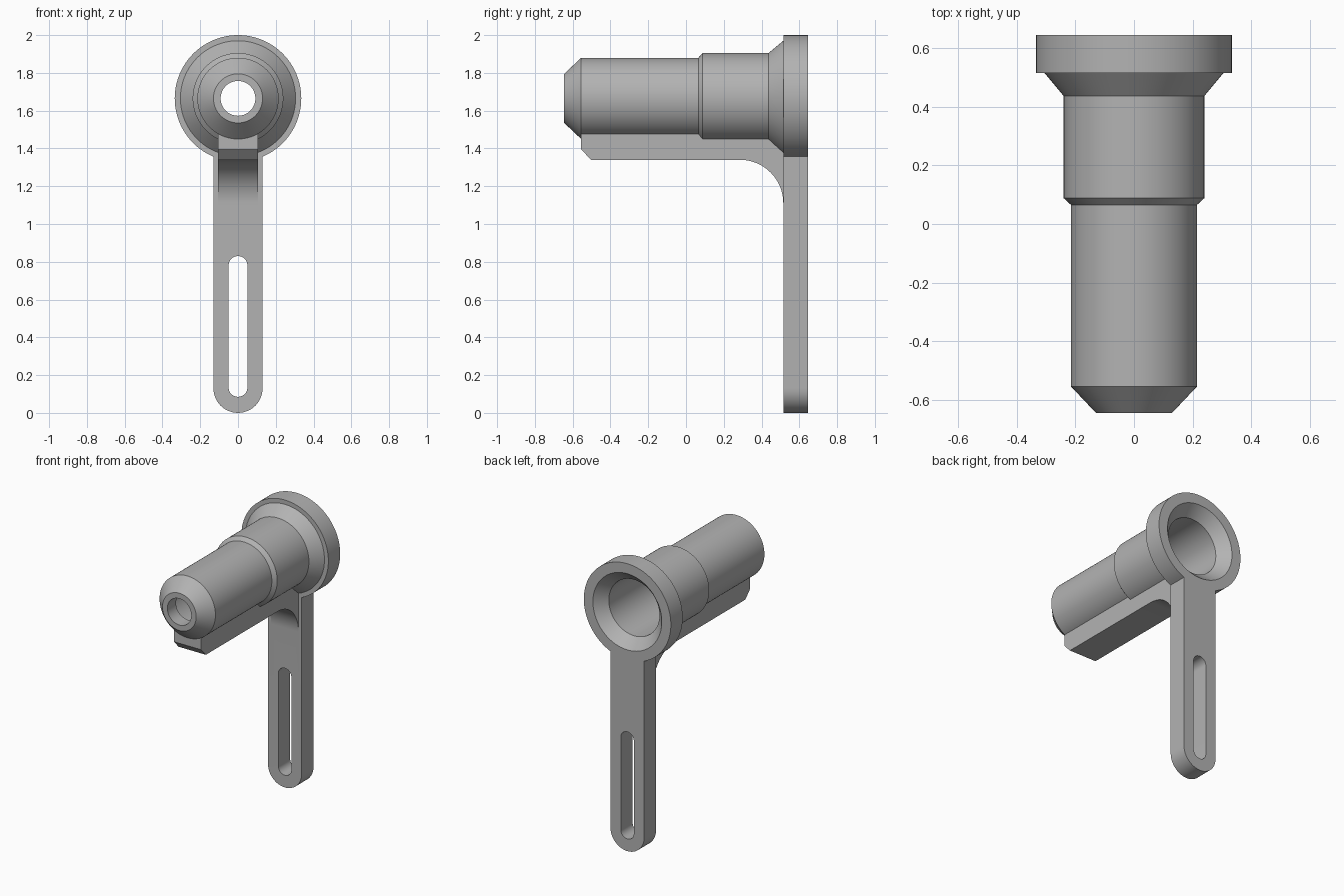
import bpy, bmesh, math
from mathutils import Matrix, Vector

cube = bpy.data.objects.get("Cube")
if cube:
    bpy.data.objects.remove(cube, do_unlink=True)

AXIS_Z = 1.665
metal = bpy.data.materials.new("plain_grey")
metal.use_nodes = True
GREY = (0.45, 0.45, 0.45, 1)
metal.diffuse_color = GREY
metal.node_tree.nodes["Principled BSDF"].inputs["Base Color"].default_value = GREY


def make_object(name, bm):
    bmesh.ops.remove_doubles(bm, verts=bm.verts, dist=1e-5)
    bmesh.ops.recalc_face_normals(bm, faces=bm.faces)
    mesh = bpy.data.meshes.new(name)
    bm.to_mesh(mesh)
    bm.free()
    mesh.materials.append(metal)
    obj = bpy.data.objects.new(name, mesh)
    bpy.context.scene.collection.objects.link(obj)
    return obj


def lathe(name, profile, steps=96):
    """Solid of revolution about the barrel axis from (y, radius) points."""
    bm = bmesh.new()
    rings = []
    for y, r in profile:
        angles = [math.tau * i / steps for i in range(steps)]
        rings.append([bm.verts.new((r * math.sin(a), y, AXIS_Z + r * math.cos(a)))
                      for a in angles])
    for a, b in zip(rings, rings[1:]):
        for i in range(steps):
            j = (i + 1) % steps
            bm.faces.new((a[i], a[j], b[j], b[i]))
    bm.faces.new(rings[0])
    bm.faces.new(rings[-1])
    return make_object(name, bm)


def prism(name, points, offset):
    """Extrude a closed outline of 3D points along an offset."""
    bm = bmesh.new()
    face = bm.faces.new([bm.verts.new(p) for p in points])
    extruded = bmesh.ops.extrude_face_region(bm, geom=[face], use_keep_orig=True)
    moved = [v for v in extruded["geom"] if isinstance(v, bmesh.types.BMVert)]
    bmesh.ops.translate(bm, vec=Vector(offset), verts=moved)
    return make_object(name, bm)


def arc(cx, cz, r, start, end, steps=24):
    angles = [math.radians(start + (end - start) * i / steps) for i in range(steps + 1)]
    return [(cx + r * math.cos(a), cz + r * math.sin(a)) for a in angles]


def combine(target, other, operation):
    """Apply a boolean and remove the operand."""
    mod = target.modifiers.new("join", 'BOOLEAN')
    mod.operation, mod.solver, mod.object = operation, 'EXACT', other
    graph = bpy.context.evaluated_depsgraph_get()
    mesh = bpy.data.meshes.new_from_object(target.evaluated_get(graph))
    target.modifiers.clear()
    target.data = mesh
    bpy.data.objects.remove(other, do_unlink=True)


# Stepped barrel with a flared collar and rear flange
body = lathe("barrel_bracket", [
    (-0.645, 0.13), (-0.555, 0.215), (0.065, 0.215), (0.088, 0.24),
    (0.437, 0.24), (0.515, 0.305), (0.515, 0.335), (0.645, 0.335)])

# Hanging arm with a round foot
arm_outline = [(0.13, 1.385), (-0.13, 1.385)] + arc(0, 0.13, 0.13, 180, 360)
arm = prism("arm", [(x, 0.515, z) for x, z in arm_outline], (0, 0.13, 0))

# Long adjustment slot in the arm
slot_outline = arc(0, 0.78, 0.05, 0, 180) + arc(0, 0.135, 0.05, 180, 360)
slot = prism("slot_cutter", [(x, 0.4, z) for x, z in slot_outline], (0, 0.4, 0))
combine(arm, slot, 'DIFFERENCE')

# Rib under the barrel, curving down into the arm
rib_outline = [(-0.555, 1.5), (-0.555, 1.395), (-0.503, 1.34)]
rib_outline += arc(0.285, 1.11, 0.23, 90, 0)
rib_outline += [(0.55, 1.11), (0.55, 1.5)]
rib = prism("rib", [(-0.105, y, z) for y, z in rib_outline], (0.21, 0, 0))

# Bore with a small front hole and a countersunk rear mouth
bore = lathe("bore_cutter", [
    (-0.7, 0.092), (-0.55, 0.092), (-0.55, 0.195), (0.57, 0.195),
    (0.645, 0.265), (0.7, 0.265)])

combine(body, arm, 'UNION')
combine(body, rib, 'UNION')
combine(body, bore, 'DIFFERENCE')

# Smooth round surfaces, crisp edges
bpy.ops.object.select_all(action='DESELECT')
body.select_set(True)
bpy.context.view_layer.objects.active = body
bpy.ops.object.shade_smooth_by_angle(angle=math.radians(20))
